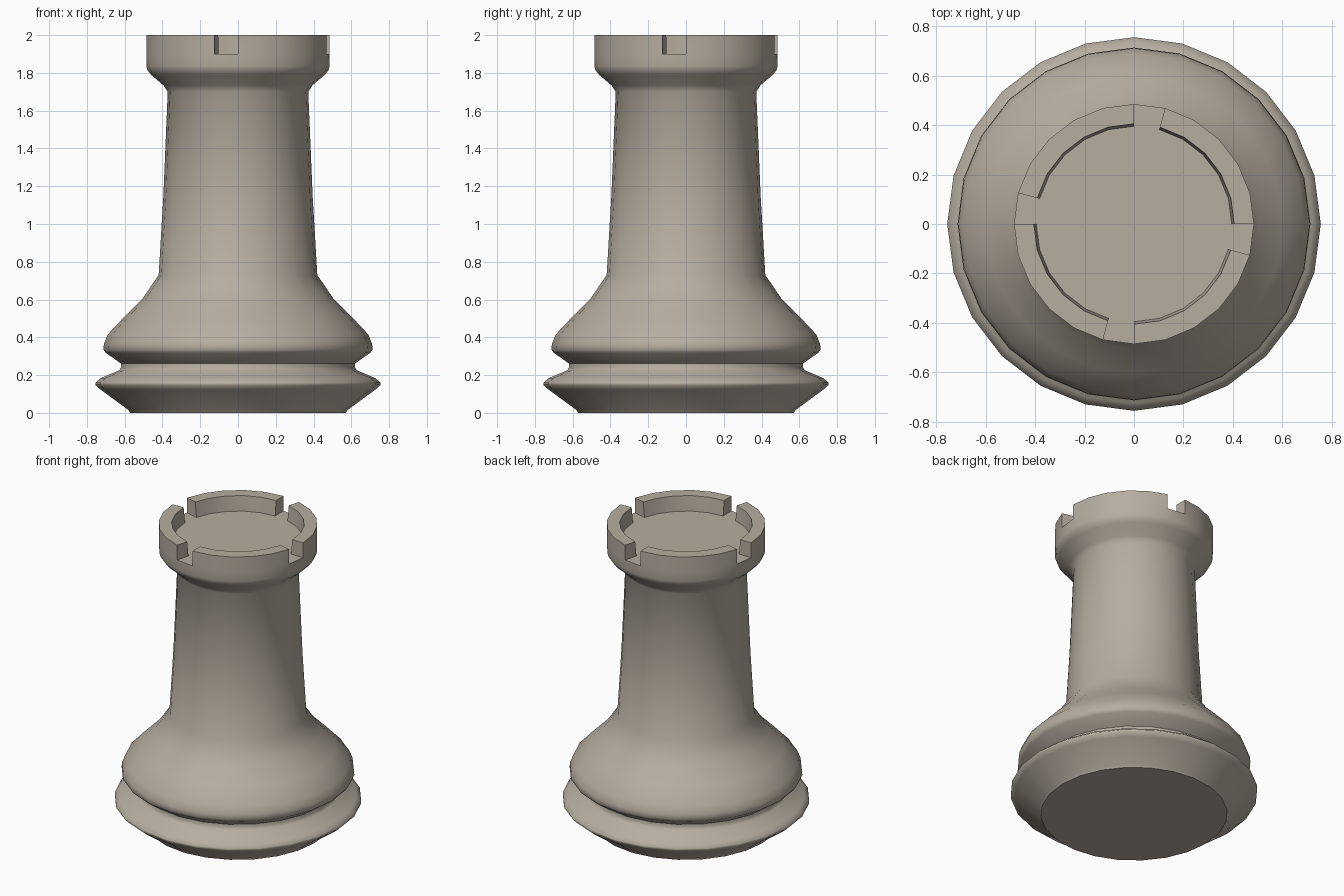
import bpy, bmesh, math

if "Cube" in bpy.data.objects:
    bpy.data.objects.remove(bpy.data.objects["Cube"])

SIDES = 24
mat = bpy.data.materials.new("warm grey stone")
mat.diffuse_color = (0.47, 0.42, 0.35, 1)
mat.use_nodes = True
mat.node_tree.nodes["Principled BSDF"].inputs["Base Color"].default_value = mat.diffuse_color

bm = bmesh.new()

def ring(r, z):
    return [bm.verts.new((r * math.cos(2 * math.pi * i / SIDES),
                          r * math.sin(2 * math.pi * i / SIDES), z)) for i in range(SIDES)]

def quad(a, b, i):
    j = (i + 1) % SIDES
    bm.faces.new((a[i], a[j], b[j], b[i]))

# turned body: foot, groove, bulge, shaft, flared crown
profile = [(0.57, 0), (0.58, 0.015), (0.73, 0.125), (0.755, 0.148), (0.755, 0.16),
           (0.725, 0.185), (0.63, 0.225), (0.62, 0.24), (0.62, 0.262),
           (0.70, 0.318), (0.713, 0.335), (0.71, 0.365), (0.69, 0.415),
           (0.60, 0.51), (0.505, 0.605), (0.42, 0.73),
           (0.395, 1.15), (0.372, 1.70), (0.395, 1.735), (0.46, 1.79),
           (0.48, 1.815), (0.485, 1.835), (0.485, 1.90)]
rings = [ring(r, z) for r, z in profile]
for a, b in zip(rings, rings[1:]):
    for i in range(SIDES):
        quad(a, b, i)
bm.faces.new(rings[0][::-1])

# battlement wall with four one-segment notches
outer_low = rings[-1]
outer_top, inner_top, inner_low = ring(0.485, 2), ring(0.405, 2), ring(0.395, 1.9)
for i in range(SIDES):
    if i % 6 == 5:
        quad(outer_low, inner_low, i)          # notch floor
        for k in (i, (i + 1) % SIDES):         # notch side walls
            bm.faces.new((outer_low[k], outer_top[k], inner_top[k], inner_low[k]))
    else:
        quad(outer_low, outer_top, i)
        quad(outer_top, inner_top, i)
        quad(inner_top, inner_low, i)
bm.faces.new(inner_low)                        # sunken floor
bmesh.ops.recalc_face_normals(bm, faces=bm.faces)

mesh = bpy.data.meshes.new("tower_piece")
bm.to_mesh(mesh)
bm.free()
mesh.materials.append(mat)
obj = bpy.data.objects.new("tower_piece", mesh)
bpy.context.collection.objects.link(obj)
bpy.context.view_layer.objects.active = obj
obj.select_set(True)
bpy.ops.object.shade_smooth_by_angle(angle=math.radians(50))
